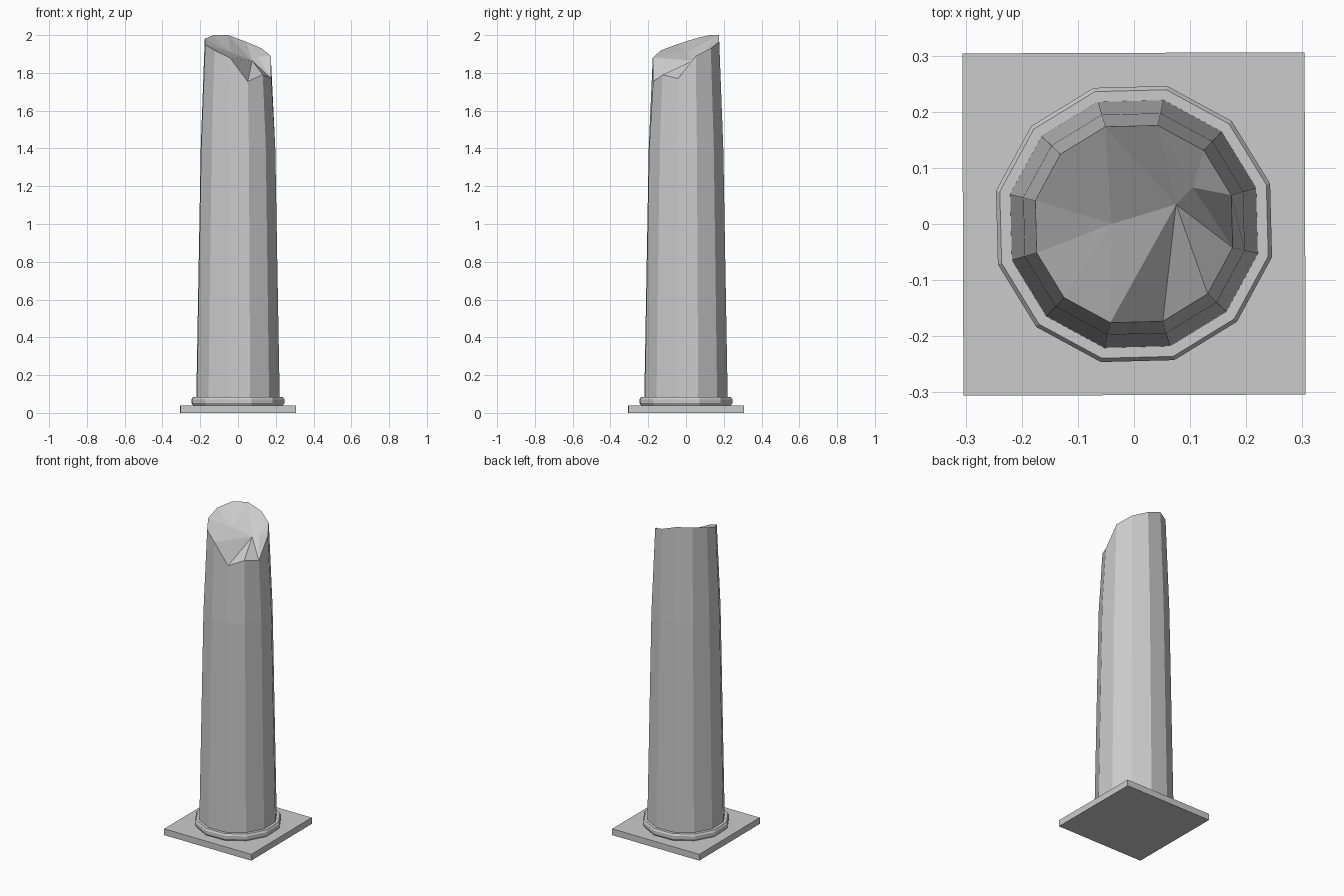
import bpy, bmesh
from math import cos, sin, radians

if "Cube" in bpy.data.objects:
    bpy.data.objects.remove(bpy.data.objects["Cube"])

SIDES = 12
START = 16.5  # angle of the first corner


def ring(bm, r, heights):
    """One 12-sided loop; heights is a number or one height per corner."""
    if not isinstance(heights, list):
        heights = [heights] * SIDES
    return [bm.verts.new((r * cos(radians(START + 30 * i)),
                          r * sin(radians(START + 30 * i)), z))
            for i, z in enumerate(heights)]


def bridge(bm, a, b):
    for i in range(SIDES):
        j = (i + 1) % SIDES
        bm.faces.new((a[i], a[j], b[j], b[i]))


def finish(bm, name):
    bmesh.ops.recalc_face_normals(bm, faces=bm.faces[:])
    mesh = bpy.data.meshes.new(name)
    bm.to_mesh(mesh)
    bm.free()
    obj = bpy.data.objects.new(name, mesh)
    bpy.context.collection.objects.link(obj)
    return obj


# Square plinth
bm = bmesh.new()
bmesh.ops.create_cube(bm, size=1)
for v in bm.verts:
    v.co = (v.co.x * 0.61, v.co.y * 0.61, (v.co.z + 0.5) * 0.04)
finish(bm, "plinth").rotation_euler.z = radians(-0.2 + 0.4)

# Base moulding
bm = bmesh.new()
loops = [ring(bm, r, z) for r, z in
         [(0.245, 0.04), (0.253, 0.052), (0.253, 0.072), (0.246, 0.083)]]
for a, b in zip(loops, loops[1:]):
    bridge(bm, a, b)
bm.faces.new(loops[0])
bm.faces.new(loops[-1])
finish(bm, "base_moulding")

# Tapered shaft with a broken, slanting top
bm = bmesh.new()
rim_z = [1.89, 1.93, 1.965, 2.0, 2.0, 1.98, 1.95, 1.92, 1.88, 1.755, 1.79, 1.77]
bottom = ring(bm, 0.227, 0.08)
middle = ring(bm, 0.203, 1.4)
rim = ring(bm, 0.181, rim_z)
bridge(bm, bottom, middle)
bridge(bm, middle, rim)
bm.faces.new(bottom)

# Break surface
a = bm.verts.new((-0.04, 0.0, 1.91))
b = bm.verts.new((0.075, 0.035, 1.865))
c = bm.verts.new((0.105, 0.065, 1.885))
fans = [(a, range(3, 9)), (b, range(9, 12)), (c, (11, 12, 13, 14))]
for hub, ids in fans:
    ids = list(ids)
    for i, j in zip(ids, ids[1:]):
        bm.faces.new((hub, rim[i % SIDES], rim[j % SIDES]))
for tri in [(a, rim[8], b), (b, rim[8], rim[9]), (b, rim[11], c),
            (b, c, rim[2]), (b, rim[2], rim[3]), (b, rim[3], a)]:
    bm.faces.new(tri)
finish(bm, "broken_shaft")
